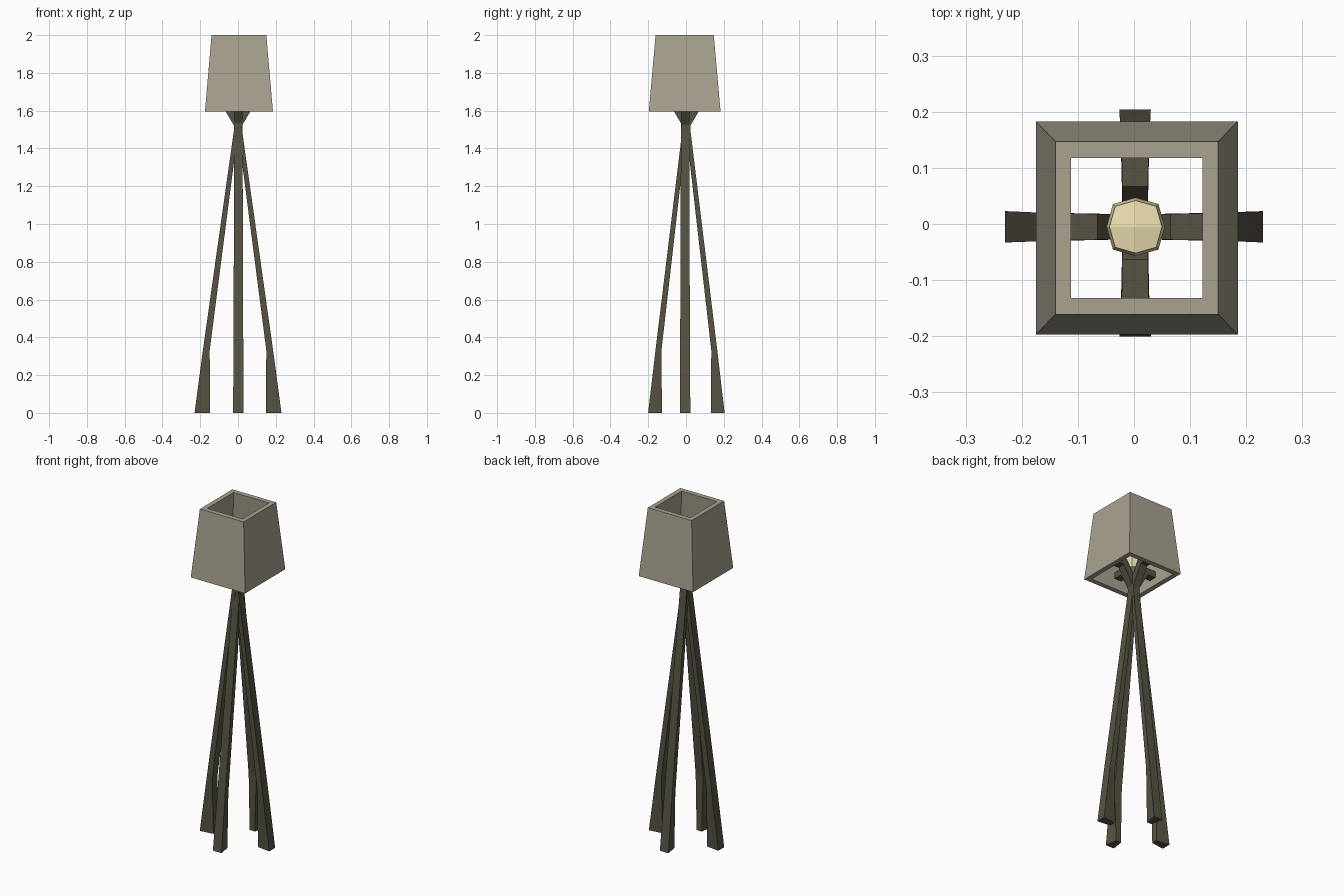
import bpy, bmesh, math
from mathutils import Matrix, Vector

if "Cube" in bpy.data.objects:
    bpy.data.objects.remove(bpy.data.objects["Cube"])


def material(name, rgb):
    m = bpy.data.materials.new(name)
    m.diffuse_color = (*rgb, 1)
    m.use_nodes = True
    m.node_tree.nodes["Principled BSDF"].inputs["Base Color"].default_value = m.diffuse_color
    return m


wood = material("dark_wood", (0.095, 0.085, 0.055))
fabric = material("shade_fabric", (0.40, 0.365, 0.28))
glow = material("bulb_glass", (0.85, 0.74, 0.44))


def finish(bm, name, mat):
    bmesh.ops.recalc_face_normals(bm, faces=bm.faces)
    me = bpy.data.meshes.new(name)
    bm.to_mesh(me)
    bm.free()
    me.materials.append(mat)
    ob = bpy.data.objects.new(name, me)
    bpy.context.collection.objects.link(ob)
    return ob


def skin(bm, rings, closed=False):
    """Bridge successive 4-point rings; cap the ends or close the loop."""
    vs = [[bm.verts.new(p) for p in r] for r in rings]
    pairs = list(zip(vs, vs[1:]))
    if closed:
        pairs.append((vs[-1], vs[0]))
    for a, b in pairs:
        for i in range(4):
            j = (i + 1) % 4
            bm.faces.new((a[i], a[j], b[j], b[i]))
    if not closed:
        bm.faces.new(vs[0])
        bm.faces.new(vs[-1])


# Lampshade: tapered open square tube with wall thickness
def rect(hx, hy, z):
    cx, cy = 0.005, -0.007
    return [(cx + sx * hx, cy + sy * hy, z)
            for sx, sy in ((-1, -1), (1, -1), (1, 1), (-1, 1))]


bm = bmesh.new()
skin(bm, [rect(0.18, 0.19, 1.595), rect(0.145, 0.154, 2.0),
          rect(0.117, 0.125, 2.0), rect(0.151, 0.161, 1.595)], closed=True)
finish(bm, "lampshade", fabric)

# Legs: wedge foot, long slanted shaft, then arm bending out to the shade
# outer radius, outer z, outer half width, inner radius, inner z, inner half width
STATIONS = [
    (0.230, 0.00, 0.028, 0.147, 0.00, 0.017),
    (0.186, 0.33, 0.026, 0.150, 0.33, 0.025),
    (0.021, 1.50, 0.022, -0.005, 1.53, 0.022),
    (0.021, 1.52, 0.022, -0.002, 1.56, 0.022),
    (0.085, 1.63, 0.023, 0.065, 1.668, 0.023),
    (0.135, 1.63, 0.024, 0.135, 1.668, 0.024),
]
for name, angle, scale, offset in (
        ("right_leg", 0, 1.0, (0, -0.005, 0)),
        ("back_leg", 90, 0.88, (0.002, 0.002, 0)),
        ("left_leg", 180, 1.0, (0, -0.005, 0)),
        ("front_leg", 270, 0.88, (0.002, 0.002, 0))):
    bm = bmesh.new()
    rings = []
    for ro, zo, wo, ri, zi, wi in STATIONS:
        k = scale if zo < 1.4 else 1.0
        rings.append([(ro * k, -wo, zo), (ro * k, wo, zo),
                      (ri * k, wi, zi), (ri * k, -wi, zi)])
    skin(bm, rings)
    bm.transform(Matrix.Translation(offset) @
                 Matrix.Rotation(math.radians(angle), 4, 'Z'))
    finish(bm, name, wood)

# Bulb: low-poly rounded block made from a once-divided cube
bm = bmesh.new()
bmesh.ops.create_cube(bm, size=2)
bmesh.ops.subdivide_edges(bm, edges=bm.edges[:], cuts=1, use_grid_fill=True)
for v in bm.verts:
    x, y, z = v.co
    corner = 0.78 if abs(x * y) > 0.5 else 1.0
    level = 0.9 if abs(z) > 0.5 else 1.0
    dome = 0.01 if abs(x) + abs(y) < 0.1 else 0
    r = 0.052 * corner * level
    v.co = Vector((0.003 + x * r, -0.005 + y * r, 1.68 + z * (0.05 + dome)))
finish(bm, "bulb", glow)
